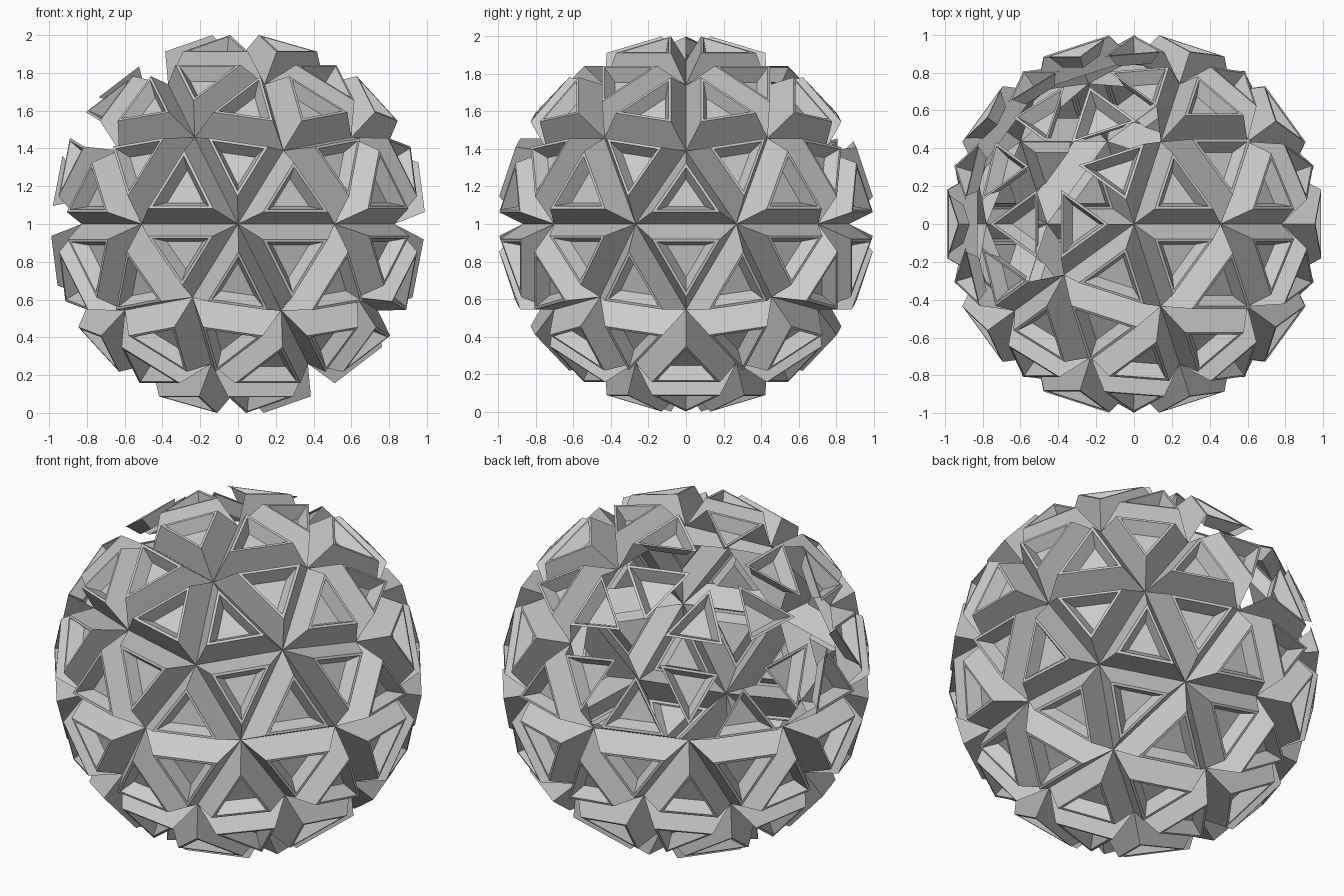
import bpy, bmesh, math
from mathutils import Vector

if "Cube" in bpy.data.objects:
    bpy.data.objects.remove(bpy.data.objects["Cube"])

R = 0.87          # radius of the groove bottoms
RIM = 0.675       # rim triangle relative to the base triangle
LIFT = 0.168      # rim height above the base triangle
LIP = 0.86        # lip width, relative to rim
FLOOR, DEPTH = 0.56, 0.075

bm = bmesh.new()
bmesh.ops.create_icosphere(bm, subdivisions=2, radius=R)
bm.normal_update()


def step(face, scale, lift):
    """Extrude one facet, scale it about its centre and move it along its normal."""
    n = face.normal.copy()
    top = bmesh.ops.extrude_discrete_faces(bm, faces=[face])["faces"][0]
    c = top.calc_center_median()
    for v in top.verts:
        v.co = c + (v.co - c) * scale + n * lift
    top.normal_update()
    return top


base = list(bm.verts)
# raised rim, flat lip and recessed panel on every facet
for f in list(bm.faces):
    rim = step(f, RIM, LIFT)
    lip = step(rim, LIP, 0)
    step(lip, FLOOR / LIP, -DEPTH)


def direction(azimuth, z):
    r, a = math.sqrt(1 - z * z), math.radians(azimuth)
    return Vector((r * math.cos(a), r * math.sin(a), z)) * R


# broken area at the upper back left: groove walls are missing there
hole = [direction(144, 0.851), direction(144, 0.447),
        direction(108, 0.526), direction(180, 0.526)]
gone = [v for v in base if v.is_valid and any((v.co - p).length < 0.05 for p in hole)]
bmesh.ops.delete(bm, geom=gone, context='VERTS')

mesh = bpy.data.meshes.new("faceted_ball")
bm.to_mesh(mesh)
bm.free()
ball = bpy.data.objects.new("faceted_ball", mesh)
ball.location.z = 1
bpy.context.collection.objects.link(ball)
